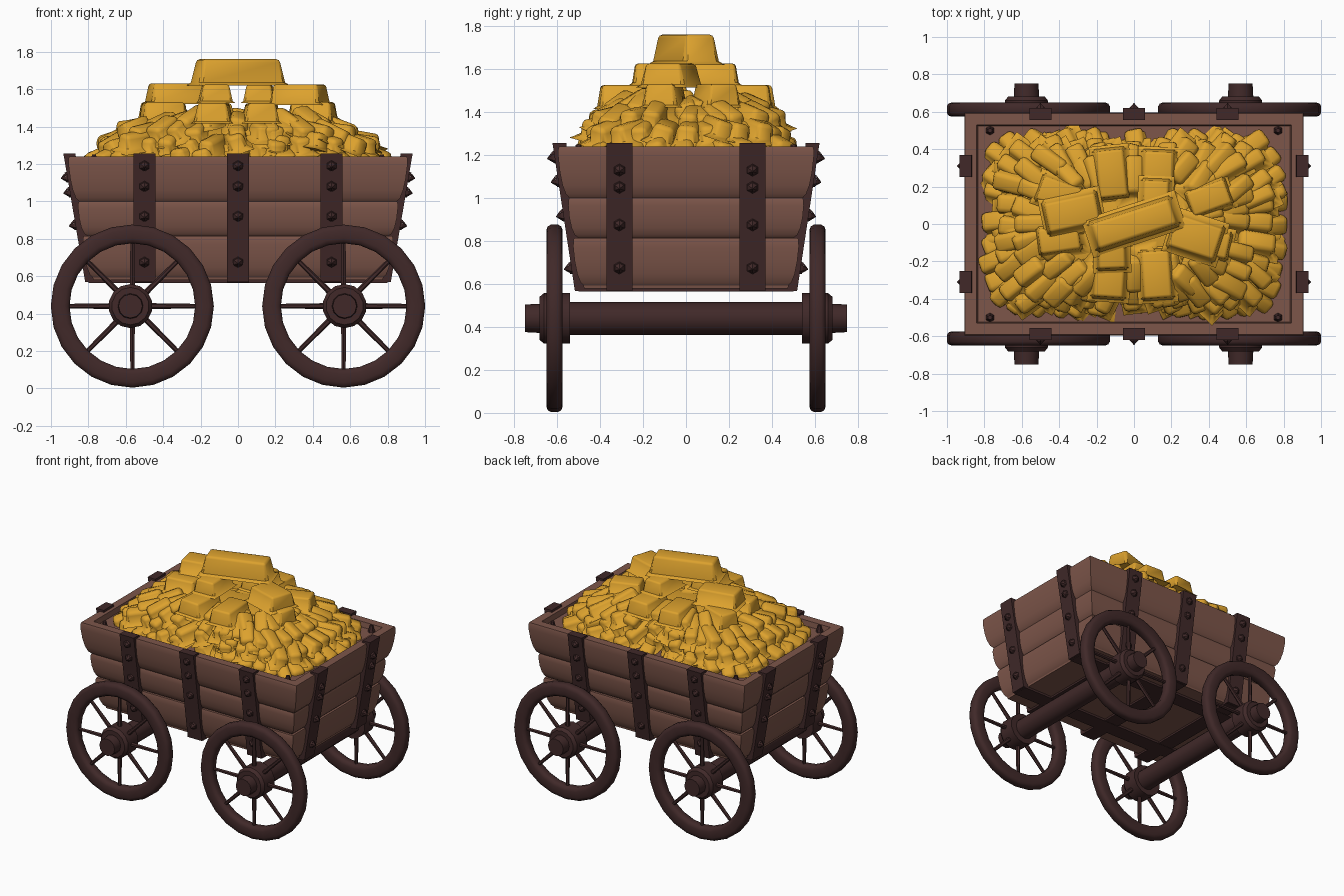
import bpy, bmesh, math, random
from mathutils import Matrix, Vector

if "Cube" in bpy.data.objects:
    bpy.data.objects.remove(bpy.data.objects["Cube"])

random.seed(4)


def material(name, rgb):
    m = bpy.data.materials.new(name)
    m.diffuse_color = (*rgb, 1)
    m.use_nodes = True
    m.node_tree.nodes["Principled BSDF"].inputs["Base Color"].default_value = m.diffuse_color
    return m


WOOD = material("brown wood", (0.205, 0.092, 0.068))
IRON = material("dark iron", (0.052, 0.022, 0.022))
GOLD = material("gold", (0.72, 0.36, 0.027))


def finish(bm, name, mat, angle=35):
    bmesh.ops.recalc_face_normals(bm, faces=bm.faces[:])
    me = bpy.data.meshes.new(name)
    bm.to_mesh(me)
    bm.free()
    ob = bpy.data.objects.new(name, me)
    bpy.context.collection.objects.link(ob)
    me.materials.append(mat)
    bpy.ops.object.select_all(action='DESELECT')
    ob.select_set(True)
    bpy.context.view_layer.objects.active = ob
    bpy.ops.object.shade_smooth_by_angle(angle=math.radians(angle))
    return ob


def loft(bm, rings, closed=False):
    """Bridge equal-length point rings; close into a loop or cap both ends."""
    vs = [[bm.verts.new(p) for p in r] for r in rings]
    n = len(vs[0])
    for i in range(len(vs) if closed else len(vs) - 1):
        a, b = vs[i], vs[(i + 1) % len(vs)]
        for j in range(n):
            bm.faces.new((a[j], a[(j + 1) % n], b[(j + 1) % n], b[j]))
    if not closed:
        bm.faces.new(vs[0])
        bm.faces.new(vs[-1])


def rect(hx, hy, z):
    return [(-hx, -hy, z), (hx, -hy, z), (hx, hy, z), (-hx, hy, z)]


def half(z):
    """Outer half-width and half-depth of the flared body at height z."""
    t = (z - 0.58) / 0.66
    return 0.805 + 0.112 * t, 0.505 + 0.1 * t


def rod(bm, p, q, r1, r2, n=12):
    p, q = Vector(p), Vector(q)
    m = Matrix.Translation((p + q) / 2) @ (q - p).to_track_quat('Z', 'Y').to_matrix().to_4x4()
    bmesh.ops.create_cone(bm, cap_ends=True, segments=n, radius1=r1, radius2=r2,
                          depth=(q - p).length, matrix=m)


# Flared body: three bulging plank courses
for name, z0, z1, inset in (("lower_planks", 0.59, 0.815, 0.006),
                            ("middle_planks", 0.815, 1.0, 0.012),
                            ("upper_planks", 1.0, 1.24, 0.0)):
    bm = bmesh.new()
    rings = []
    for f, d in ((0, 0.026), (0.08, 0.012), (0.25, 0.003), (0.5, 0), (0.8, 0.003), (0.94, 0.008),
                 (1, 0.014), (1, 0.075), (0, 0.075)):
        z = z0 + f * (z1 - z0)
        hx, hy = half(z)
        rings.append(rect(hx - d - inset, hy - d - inset, z))
    loft(bm, rings, closed=True)
    finish(bm, name, WOOD, 40)

# Bottom boards and the deck the gold lies on
for name, z0, z1 in (("bottom_boards", 0.58, 0.63), ("load_deck", 1.16, 1.2)):
    bm = bmesh.new()
    d = 0.03
    loft(bm, [rect(half(z)[0] - d, half(z)[1] - d, z) for z in (z0, z1)])
    finish(bm, name, WOOD)

# Iron straps up the walls and under the floor, with pointed bolts
straps, bolts = bmesh.new(), bmesh.new()


def strap(axis, sign, pos, heights):
    def at(along, out, z):
        return (along, sign * out, z) if axis else (sign * out, along, z)
    rings = []
    for z in (0.568, 1.255):
        h = half(z)[axis]
        rings.append([at(pos - 0.06, h - 0.05, z), at(pos + 0.06, h - 0.05, z),
                      at(pos + 0.06, h + 0.014, z), at(pos - 0.06, h + 0.014, z)])
    loft(straps, rings)
    for z in heights:
        h = half(z)[axis] + 0.012
        rod(bolts, at(pos, h, z), at(pos, h + 0.012, z - 0.002), 0.03, 0.026, 6)
        rod(bolts, at(pos, h + 0.012, z - 0.002), at(pos, h + 0.036, z - 0.007), 0.024, 0.002, 6)


for s in (-1, 1):
    for x in (-0.5, 0, 0.5):
        strap(1, s, x, (1.19, 1.08, 0.92, 0.675))
    for y in (-0.31, 0.31):
        strap(0, s, y, (1.13, 1.05, 0.875, 0.675))
    for sy in (-1, 1):
        rod(bolts, (s * 0.77, sy * 0.5, 1.18), (s * 0.77, sy * 0.5, 1.25), 0.03, 0.012, 6)
for x in (-0.5, 0, 0.5):
    loft(straps, [[(x + a, y, z) for a, z in ((-.06, .566), (.06, .566), (.06, .59), (-.06, .59))]
                  for y in (-0.5, 0.5)])
for y in (-0.31, 0.31):
    loft(straps, [[(x, y + a, z) for a, z in ((-.06, .564), (.06, .564), (.06, .59), (-.06, .59))]
                  for x in (-0.8, 0.8)])
finish(straps, "iron_straps", IRON)
finish(bolts, "strap_bolts", IRON, 20)

# Wheels, hubs and axles
R, CZ = 0.436, 0.44
for cx, end in ((-0.565, "left"), (0.565, "right")):
    for s, side in ((-1, "front"), (1, "back")):
        bm = bmesh.new()
        rings = []
        for i in range(24):
            a = 2 * math.pi * i / 24
            ring = []
            for k in range(12):
                b = 2 * math.pi * (k + 0.5) / 12
                # Boxy rounded section
                u, v = (math.copysign(abs(w) ** 0.6, w) for w in (math.cos(b), math.sin(b)))
                r = R - 0.05 + 0.051 * u
                ring.append((cx + r * math.sin(a), s * 0.612 + 0.039 * v, CZ + r * math.cos(a)))
            rings.append(ring)
        loft(bm, rings, closed=True)
        finish(bm, f"{side}_{end}_wheel_rim", IRON, 50)
        bm = bmesh.new()
        for i in range(8):
            a = math.pi * i / 4
            d = Vector((math.sin(a), 0, math.cos(a)))
            c = Vector((cx, s * 0.612, CZ))
            rod(bm, c + d * 0.08, c + d * 0.35, 0.016, 0.012, 6)
        finish(bm, f"{side}_{end}_wheel_spokes", IRON)
        bm = bmesh.new()
        hx = cx - 0.01 if cx < 0 else cx + 0.005
        rod(bm, (hx, s * 0.54, CZ), (hx, s * 0.66, CZ), 0.118, 0.118, 14)
        rod(bm, (hx, s * 0.66, CZ), (hx, s * 0.682, CZ), 0.118, 0.10, 14)
        rod(bm, (hx, s * 0.68, CZ), (hx, s * 0.75, CZ), 0.068, 0.064, 12)
        finish(bm, f"{side}_{end}_hub", IRON)
    bm = bmesh.new()
    rod(bm, (cx, -0.56, CZ), (cx, 0.56, CZ), 0.077, 0.077, 12)
    finish(bm, f"{end}_axle", IRON)


def ingot(bm, loc, size, yaw, pitch=0.0, roll=0.0, bevel=0.15, segs=1):
    """Tapered, bevelled bar whose length runs along local x."""
    b = bmesh.new()
    loft(b, [rect(0.5, 0.5, -0.5), rect(0.44, 0.38, 0.5)])
    bmesh.ops.scale(b, vec=size, verts=b.verts[:])
    bmesh.ops.bevel(b, geom=b.edges[:], offset=bevel * min(size), segments=segs, profile=0.5,
                    affect='EDGES')
    m = (Matrix.Translation(loc) @ Matrix.Rotation(yaw, 4, 'Z') @ Matrix.Rotation(pitch, 4, 'Y')
         @ Matrix.Rotation(roll, 4, 'X'))
    bmesh.ops.transform(b, matrix=m, verts=b.verts[:])
    tmp = bpy.data.meshes.new("tmp")
    b.to_mesh(tmp)
    b.free()
    bm.from_mesh(tmp)
    bpy.data.meshes.remove(tmp)


# Heap of small bars: rounded rectangular rings pointing outward
bm = bmesh.new()
for a, b, z in ((0.82, 0.50, 1.225), (0.75, 0.47, 1.305), (0.64, 0.44, 1.375), (0.50, 0.37, 1.42)):
    pts = []
    for i in range(721):
        t = 2 * math.pi * i / 720
        c, s = math.cos(t), math.sin(t)
        pts.append(Vector((a * math.copysign(abs(c) ** 0.3, c),
                           b * math.copysign(abs(s) ** 0.3, s), 0)))
    walked, step = random.uniform(0, 0.1), 0.108
    for p, q in zip(pts, pts[1:]):
        walked += (q - p).length
        if walked < step:
            continue
        walked -= step
        yaw = math.atan2(q.y * 1.35, q.x) + random.uniform(-0.2, 0.2)
        ln = random.uniform(0.19, 0.23)
        out = Vector((math.cos(yaw), math.sin(yaw), 0))
        loc = q - out * (ln * 0.5 + random.uniform(-0.015, 0.025))
        loc.z = z + random.uniform(-0.015, 0.02)
        ingot(bm, loc, (ln, random.uniform(0.105, 0.13), 0.095), yaw,
              random.uniform(0.1, 0.5), random.uniform(-0.35, 0.35), 0.24, 2)
finish(bm, "small_gold_bars", GOLD, 50)

# Solid middle of the heap
bm = bmesh.new()
loft(bm, [rect(0.68, 0.38, 1.19), rect(0.54, 0.34, 1.34), rect(0.32, 0.22, 1.42)])
finish(bm, "heap_core", GOLD)

# Large bars stacked on top: x, y, z, length, width, height, yaw in degrees
bm = bmesh.new()
for x, y, z, l, w, h, yaw in (
        (0, 0, 1.69, 0.49, 0.18, 0.14, 18),
        (-0.33, 0.06, 1.575, 0.31, 0.20, 0.11, 12),
        (0.33, -0.07, 1.57, 0.28, 0.22, 0.11, -18),
        (-0.12, -0.12, 1.575, 0.26, 0.18, 0.10, 92),
        (0.115, 0.11, 1.575, 0.27, 0.17, 0.10, 88),
        (-0.12, 0.27, 1.47, 0.28, 0.19, 0.11, 96),
        (0.13, 0.27, 1.47, 0.26, 0.20, 0.11, 88),
        (-0.13, -0.27, 1.47, 0.27, 0.20, 0.11, 86),
        (0.12, -0.27, 1.47, 0.28, 0.19, 0.11, 94),
        (-0.40, 0.16, 1.475, 0.24, 0.17, 0.11, 160),
        (-0.40, -0.08, 1.475, 0.24, 0.17, 0.11, 8),
        (0.40, 0.14, 1.475, 0.24, 0.17, 0.11, 20),
        (0.40, -0.10, 1.475, 0.24, 0.17, 0.11, -12)):
    ingot(bm, (x, y, z), (l, w, h), math.radians(yaw), bevel=0.12, segs=2)
finish(bm, "large_gold_bars", GOLD, 40)
